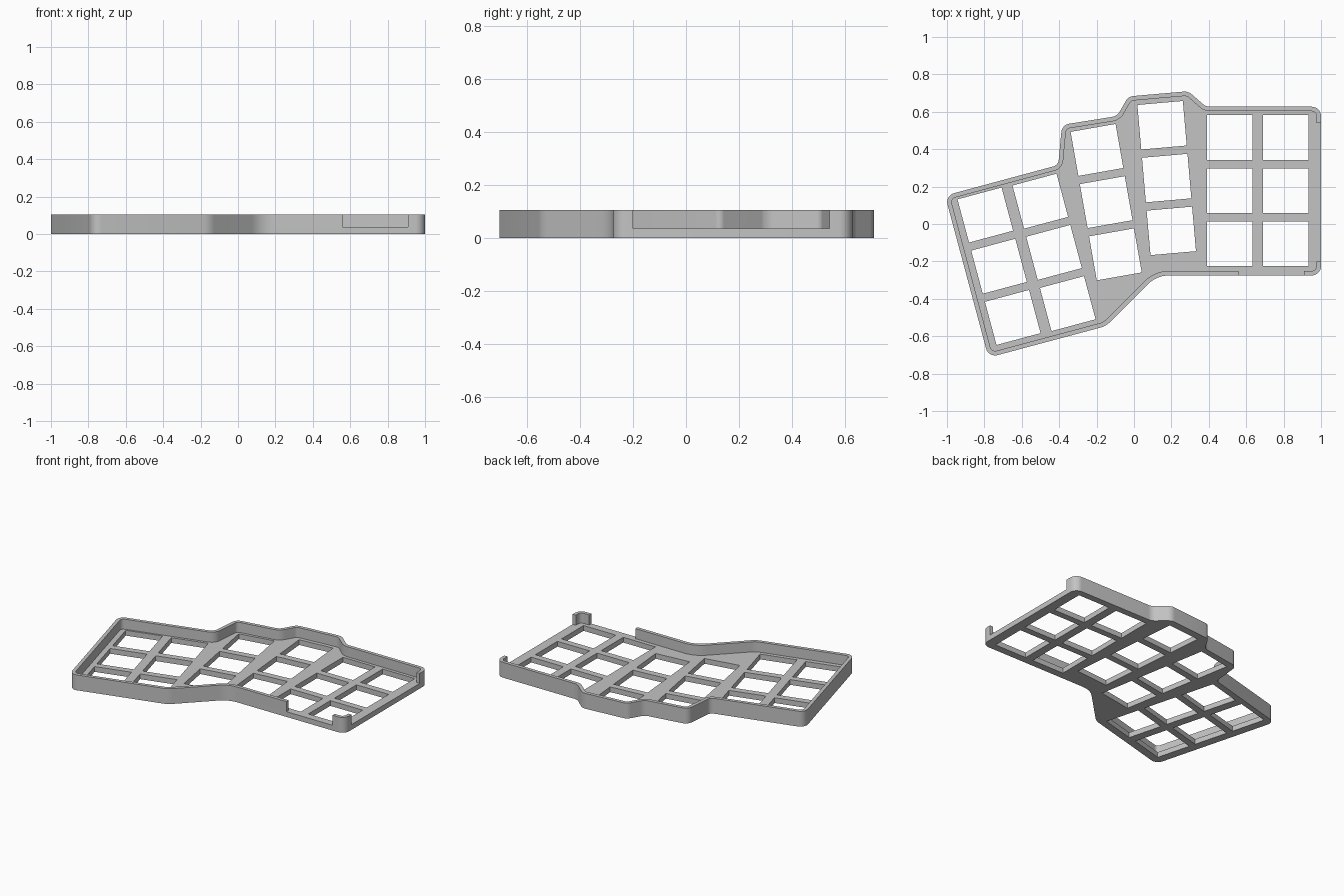
import bpy, bmesh, math
from mathutils import Vector, Matrix

if "Cube" in bpy.data.objects:
    bpy.data.objects.remove(bpy.data.objects["Cube"])

PLATE_TOP, RIM_TOP, WALL = 0.036, 0.105, 0.024
HOLE_W, HOLE_H = 0.244, 0.239

grey = bpy.data.materials.new("light_grey")
grey.diffuse_color = (0.55, 0.55, 0.55, 1)
grey.use_nodes = True
grey.node_tree.nodes["Principled BSDF"].inputs["Base Color"].default_value = grey.diffuse_color

# Case outline, counter-clockwise: x, y, corner radius
CORNERS = [
    (1.0, 0.627, 0.05), (0.385, 0.627, 0.06), (0.29, 0.71, 0.06),
    (-0.03, 0.682, 0.05), (-0.09, 0.577, 0.06), (-0.385, 0.53, 0.05),
    (-0.405, 0.315, 0.04), (-1.01, 0.152, 0.05), (-0.778, -0.714, 0.05),
    (-0.15, -0.546, 0.12), (0.121, -0.275, 0.16), (1.0, -0.275, 0.05),
]

# Columns of key openings: top opening centre x, y, tilt in degrees
COLUMNS = [
    (-0.795, 0.048, 15), (-0.501, 0.122, 15), (-0.198, 0.396, 10),
    (0.150, 0.528, 5), (0.511, 0.462, 0), (0.812, 0.462, 0),
]
PITCH = 0.2835


def rounded(i, steps=8):
    """Pairs of outer and inner wall points round one corner."""
    n = len(CORNERS)
    a, p, b = (Vector(CORNERS[k % n][:2]) for k in (i - 1, i, i + 1))
    r = CORNERS[i][2]
    d1, d2 = (p - a).normalized(), (b - p).normalized()
    turn = math.atan2(d1.x * d2.y - d1.y * d2.x, d1.dot(d2))
    s = math.copysign(1, turn)
    n1 = Vector((-d1.y, d1.x))
    centre = p - d1 * r * math.tan(abs(turn) / 2) + n1 * s * r
    pairs = []
    for k in range(steps + 1):
        nrm = Matrix.Rotation(turn * k / steps, 2) @ n1
        outer = centre - nrm * s * r
        pairs.append((outer, outer + nrm * WALL))
    return pairs


def extrude_loops(name, loops, z0, z1):
    """Solid from closed flat loops; inner loops become holes."""
    cu = bpy.data.curves.new(name, 'CURVE')
    cu.dimensions, cu.fill_mode = '2D', 'BOTH'
    cu.extrude = (z1 - z0) / 2
    for loop in loops:
        sp = cu.splines.new('POLY')
        sp.points.add(len(loop) - 1)
        for pt, co in zip(sp.points, loop):
            pt.co = (co[0], co[1], 0, 1)
        sp.use_cyclic_u = True
    ob = bpy.data.objects.new(name, cu)
    bpy.context.collection.objects.link(ob)
    bpy.ops.object.select_all(action='DESELECT')
    ob.select_set(True)
    bpy.context.view_layer.objects.active = ob
    bpy.ops.object.convert(target='MESH')
    ob = bpy.context.view_layer.objects.active
    bm = bmesh.new()
    bm.from_mesh(ob.data)
    bmesh.ops.remove_doubles(bm, verts=bm.verts, dist=1e-5)
    bmesh.ops.translate(bm, verts=bm.verts, vec=(0, 0, (z0 + z1) / 2))
    bmesh.ops.recalc_face_normals(bm, faces=bm.faces)
    bm.to_mesh(ob.data)
    bm.free()
    ob.data.materials.clear()
    ob.data.materials.append(grey)
    bpy.ops.object.shade_smooth_by_angle(angle=math.radians(30))
    return ob


def wall(name, pairs):
    loop = [p[0] for p in pairs] + [p[1] for p in reversed(pairs)]
    extrude_loops(name, [loop], PLATE_TOP, RIM_TOP)


def side_end(y):
    return (Vector((1, y)), Vector((1 - WALL, y)))


def front_end(x):
    return (Vector((x, -0.275)), Vector((x, -0.275 + WALL)))


rings = [rounded(i) for i in range(len(CORNERS))]

# Base plate with three openings in each tilted column
loops = [[p[0] for ring in rings for p in ring]]
for cx, cy, deg in COLUMNS:
    rot = Matrix.Rotation(math.radians(deg), 2)
    for row in range(3):
        loops.append([
            Vector((cx, cy)) + rot @ Vector((sx * HOLE_W / 2, sy * HOLE_H / 2 - row * PITCH))
            for sx, sy in ((-1, -1), (-1, 1), (1, 1), (1, -1))])
extrude_loops("key_plate", loops, 0, PLATE_TOP)

# Raised rim, open along the right side and part of the front
wall("main_rim", [side_end(0.54)] + [p for ring in rings[:-1] for p in ring] + [front_end(0.56)])
wall("corner_post", [front_end(0.91)] + rings[-1] + [side_end(-0.2)])
